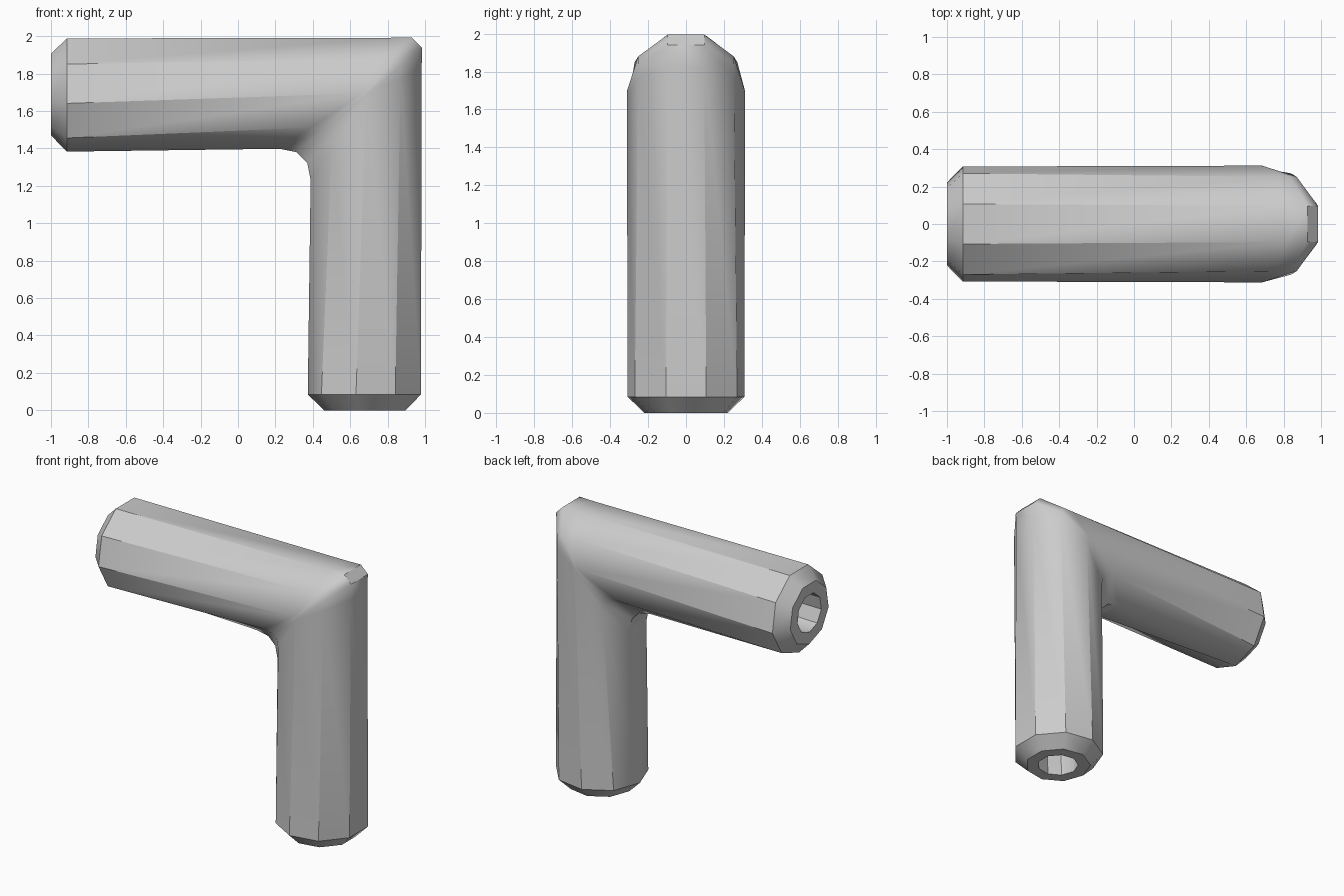
import bpy, bmesh, math
from mathutils import Vector

cube = bpy.data.objects.get("Cube")
if cube:
    bpy.data.objects.remove(cube)

AXIS_X, AXIS_Z = 0.685, 1.695      # axes of the upright and the level arm
TUBE, LIP, BORE = 0.312, 0.225, 0.14
CHAMFER = 0.085

# Half profiles, measured from the outside of the bend
END_ANGLES = [20, 60, 100, 140, 180]    # nine sides at the open ends
BEND_ANGLES = [18, 54, 90, 126, 162]    # ten sides at the bend


def profile(half, radius):
    """Offsets (outward, sideways) all round the tube."""
    angles = half + [360 - a for a in reversed(half)]
    return [(radius * math.cos(math.radians(a)), radius * math.sin(math.radians(a)))
            for a in angles]


def level_ring(x, radius):
    return [Vector((x, y, AXIS_Z + d)) for d, y in profile(END_ANGLES, radius)]


def upright_ring(z, radius):
    return [Vector((AXIS_X + d, y, z)) for d, y in profile(END_ANGLES, radius)]


def bend_rings(radius, steps):
    """Mitred corner, rounded most at the crown and the throat."""
    rings = []
    for i in range(steps + 1):
        u = i / steps
        ring = []
        for d, y in profile(BEND_ANGLES, radius):
            cut = 0.015 + 0.16 * abs(d) / TUBE
            bulge = 0.05 * max(0, d) / TUBE
            start = Vector((AXIS_X + d - cut, y, AXIS_Z + d))
            corner = Vector((AXIS_X + d + bulge, y, AXIS_Z + d + bulge))
            end = Vector((AXIS_X + d, y, AXIS_Z + d - cut))
            ring.append(start * (1 - u) ** 2 + corner * 2 * u * (1 - u) + end * u ** 2)
        rings.append(ring)
    return rings


# Outer skin from the level end to the upright end, then back through the bore
rings = [level_ring(-1, LIP), level_ring(-1 + CHAMFER, TUBE)]
rings += bend_rings(TUBE, 3)
rings += [upright_ring(CHAMFER, TUBE), upright_ring(0, LIP), upright_ring(0, BORE)]
rings += reversed(bend_rings(BORE, 1))
rings += [level_ring(-1, BORE)]

bm = bmesh.new()
loops = [[bm.verts.new(p) for p in ring] for ring in rings]
for a, b in zip(loops, loops[1:] + loops[:1]):
    for i in range(len(a)):
        j = (i + 1) % len(a)
        bm.faces.new((a[i], a[j], b[j], b[i]))
bmesh.ops.remove_doubles(bm, verts=bm.verts, dist=0.0005)
bmesh.ops.recalc_face_normals(bm, faces=bm.faces)
mesh = bpy.data.meshes.new("elbow_pipe")
bm.to_mesh(mesh)
bm.free()

# Plain grey finish
grey = bpy.data.materials.new("plain_grey")
grey.use_nodes = True
colour = (0.6, 0.6, 0.6, 1)
grey.diffuse_color = colour
grey.node_tree.nodes["Principled BSDF"].inputs["Base Color"].default_value = colour
mesh.materials.append(grey)

pipe = bpy.data.objects.new("elbow_pipe", mesh)
bpy.context.collection.objects.link(pipe)
bpy.context.view_layer.objects.active = pipe
pipe.select_set(True)
bpy.ops.object.shade_smooth_by_angle(angle=math.radians(37))
